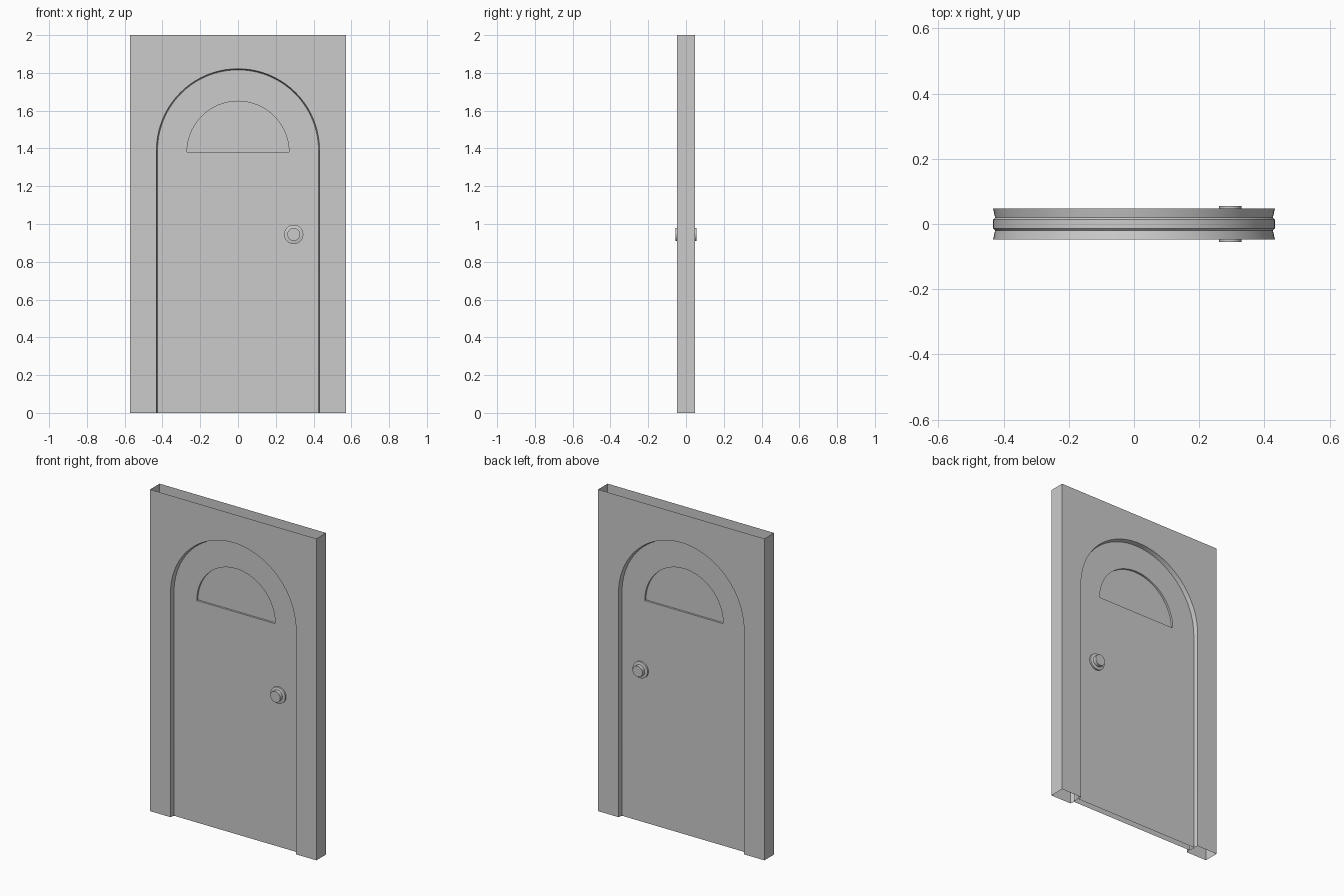
import bpy, bmesh
from math import pi, cos, sin, radians

if "Cube" in bpy.data.objects:
    bpy.data.objects.remove(bpy.data.objects["Cube"])

W, H, D = 0.572, 2.0, 0.047     # frame half width, height, half depth
R, ZC = 0.432, 1.39             # arch radius and spring height
WR, WZ = 0.27, 1.38             # window radius and sill height
DY = 0.02                       # door half thickness
N = 40


def arc(r, zc, y):
    return [(-r * cos(pi * i / N), y, zc + r * sin(pi * i / N)) for i in range(N + 1)]


def arch(r, y):
    return [(-r, y, 0)] + arc(r, ZC, y) + [(r, y, 0)]


def face(bm, pts):
    bm.faces.new([bm.verts.new(p) for p in pts])


def strip(bm, a, b):
    for i in range(len(a) - 1):
        face(bm, [a[i], a[i + 1], b[i + 1], b[i]])


def finish(bm, name):
    bmesh.ops.remove_doubles(bm, verts=bm.verts, dist=1e-5)
    bmesh.ops.recalc_face_normals(bm, faces=bm.faces)
    me = bpy.data.meshes.new(name)
    bm.to_mesh(me)
    bm.free()
    ob = bpy.data.objects.new(name, me)
    bpy.context.collection.objects.link(ob)
    bpy.ops.object.select_all(action='DESELECT')
    ob.select_set(True)
    bpy.context.view_layer.objects.active = ob
    bpy.ops.object.shade_smooth_by_angle(angle=radians(35))
    return ob


# wall frame: front and back with arched opening, sides, open top and bottom
bm = bmesh.new()
for y in (-D, D):
    face(bm, [(-W, y, H), (-W, y, 0)] + arch(R, y) + [(W, y, 0), (W, y, H)])
for x in (-W, W):
    face(bm, [(x, -D, 0), (x, D, 0), (x, D, H), (x, -D, H)])
# tapered reveal inside the opening
for s in (-1, 1):
    strip(bm, arch(R, s * D), arch(R - 0.006, s * DY))
finish(bm, "door_frame")

# door leaf with a half-round window recess on both faces
bm = bmesh.new()
r = R - 0.006
for s in (-1, 1):
    y = s * DY
    rim = arc(WR, WZ, y)
    strip(bm, arc(r, ZC, y), rim)
    face(bm, [(-r, y, 0), (r, y, 0), (r, y, ZC), (WR, y, WZ), (-WR, y, WZ), (-r, y, ZC)])
    inner = arc(WR, WZ, s * 0.008)
    strip(bm, rim + rim[:1], inner + inner[:1])
    # slightly bulged outer edge
    strip(bm, arch(r, y), arch(R, s * 0.014))
strip(bm, arch(R, -0.014), arch(R, 0.014))
finish(bm, "door_leaf")

# window panes
bm = bmesh.new()
for s in (-1, 1):
    face(bm, arc(WR, WZ, s * 0.008))
finish(bm, "window_panes")


# round knobs, turned from a stepped profile
def knob(name, s):
    prof = [(0.051, DY), (0.051, 0.03), (0.034, 0.033), (0.034, 0.055)]
    M = 32
    bm = bmesh.new()
    rings = [[(0.295 + r * cos(2 * pi * i / M), s * y, 0.945 + r * sin(2 * pi * i / M))
              for i in range(M + 1)] for r, y in prof]
    for a, b in zip(rings, rings[1:]):
        strip(bm, a, b)
    face(bm, rings[-1][:-1])
    finish(bm, name)


knob("front_knob", -1)
knob("back_knob", 1)
